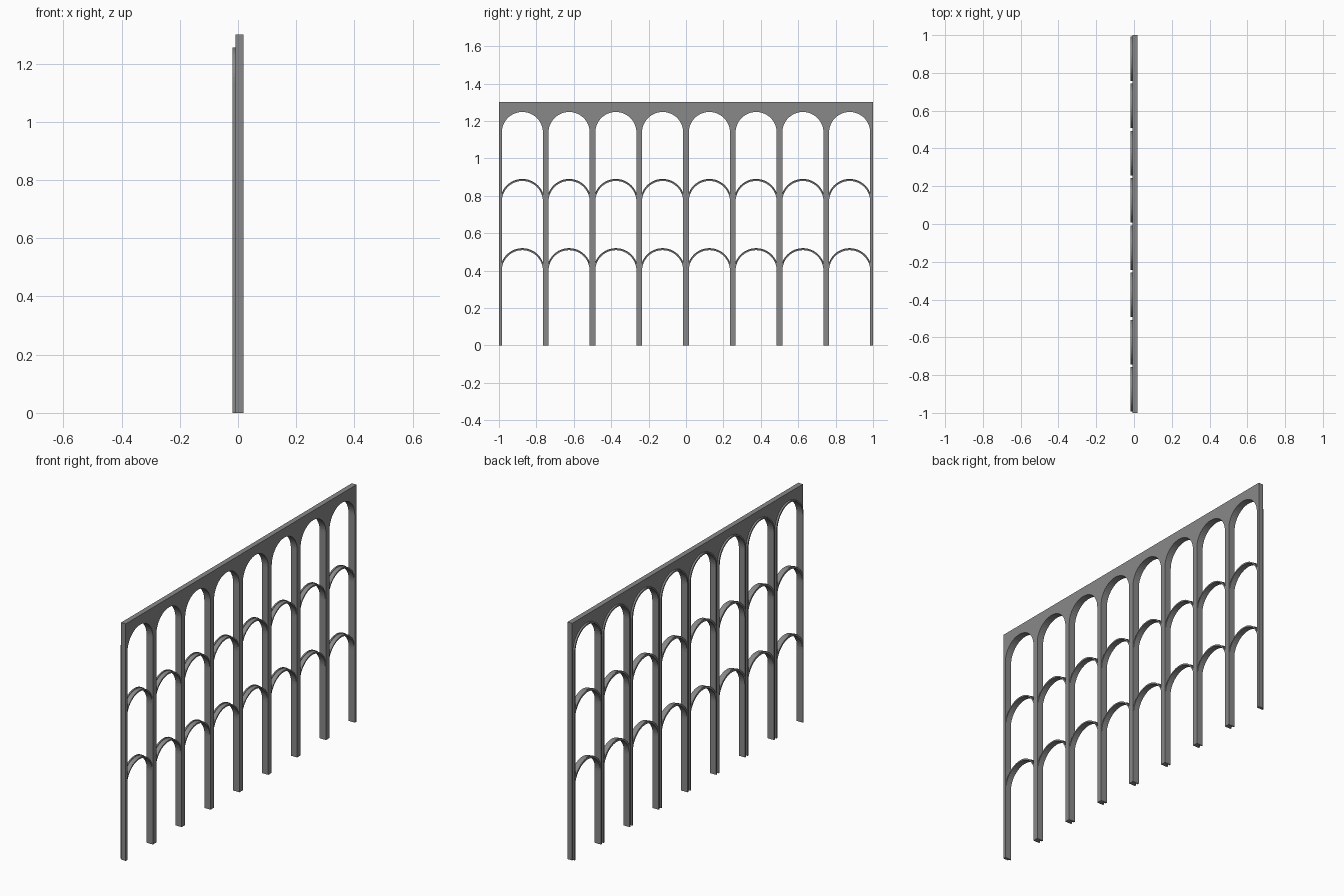
import bpy, bmesh, math

if "Cube" in bpy.data.objects:
    bpy.data.objects.remove(bpy.data.objects["Cube"])

BAYS, PITCH = 8, 0.25
R_IN, R_OUT = 0.11, 0.118         # opening radius, trim radius
X_FACE, X_WALL, X_BACK = -0.019, -0.009, 0.019
SPRING, TOP = 1.138, 1.3
SEG = 24

grey = bpy.data.materials.new("dark_grey")
grey.diffuse_color = (0.25, 0.25, 0.25, 1)
grey.use_nodes = True
grey.node_tree.nodes["Principled BSDF"].inputs["Base Color"].default_value = grey.diffuse_color


def arc(cy, cz, r):
    """Half circle points from low y to high y."""
    return [(cy - r * math.cos(math.pi * i / SEG), cz + r * math.sin(math.pi * i / SEG))
            for i in range(SEG + 1)]


def prism(name, outlines, x0, x1):
    """Extrude flat (y, z) outlines along x into one object."""
    bm = bmesh.new()
    for pts in outlines:
        face = bm.faces.new([bm.verts.new((x0, y, z)) for y, z in pts])
        ext = bmesh.ops.extrude_face_region(bm, geom=[face])
        verts = [v for v in ext["geom"] if isinstance(v, bmesh.types.BMVert)]
        bmesh.ops.translate(bm, verts=verts, vec=(x1 - x0, 0, 0))
    bmesh.ops.recalc_face_normals(bm, faces=bm.faces)
    mesh = bpy.data.meshes.new(name)
    bm.to_mesh(mesh)
    bm.free()
    mesh.materials.append(grey)
    ob = bpy.data.objects.new(name, mesh)
    bpy.context.collection.objects.link(ob)
    return ob


centres = [-1 + PITCH * (i + 0.5) for i in range(BAYS)]

# Arcade wall: one comb-shaped outline with pillars and round-topped openings
outline = [(1, 0), (1, TOP), (-1, TOP), (-1, 0)]
for c in centres:
    outline += [(c - R_IN, 0)] + arc(c, SPRING, R_IN) + [(c + R_IN, 0)]
prism("arcade_wall", [outline], X_WALL, X_BACK)

# Raised trim around each tall opening
trims = []
for c in centres:
    outer = [(c - R_OUT, 0)] + arc(c, SPRING, R_OUT) + [(c + R_OUT, 0)]
    inner = [(c - R_IN, 0)] + arc(c, SPRING, R_IN) + [(c + R_IN, 0)]
    trims.append(outer + inner[::-1])
prism("opening_trim", trims, X_FACE, X_WALL)

# Two tiers of slender arches between the pillars, each with a raised front trim
for name, z in (("lower_arches", 0.402), ("upper_arches", 0.772)):
    for part, r, x0, x1 in (("", R_OUT - 0.003, X_WALL, X_BACK - 0.004),
                            ("_trim", R_OUT, X_FACE + 0.002, X_WALL)):
        rings = [arc(c, z, r) + arc(c, z - 0.003, R_IN)[::-1] for c in centres]
        prism(name + part, rings, x0, x1)
